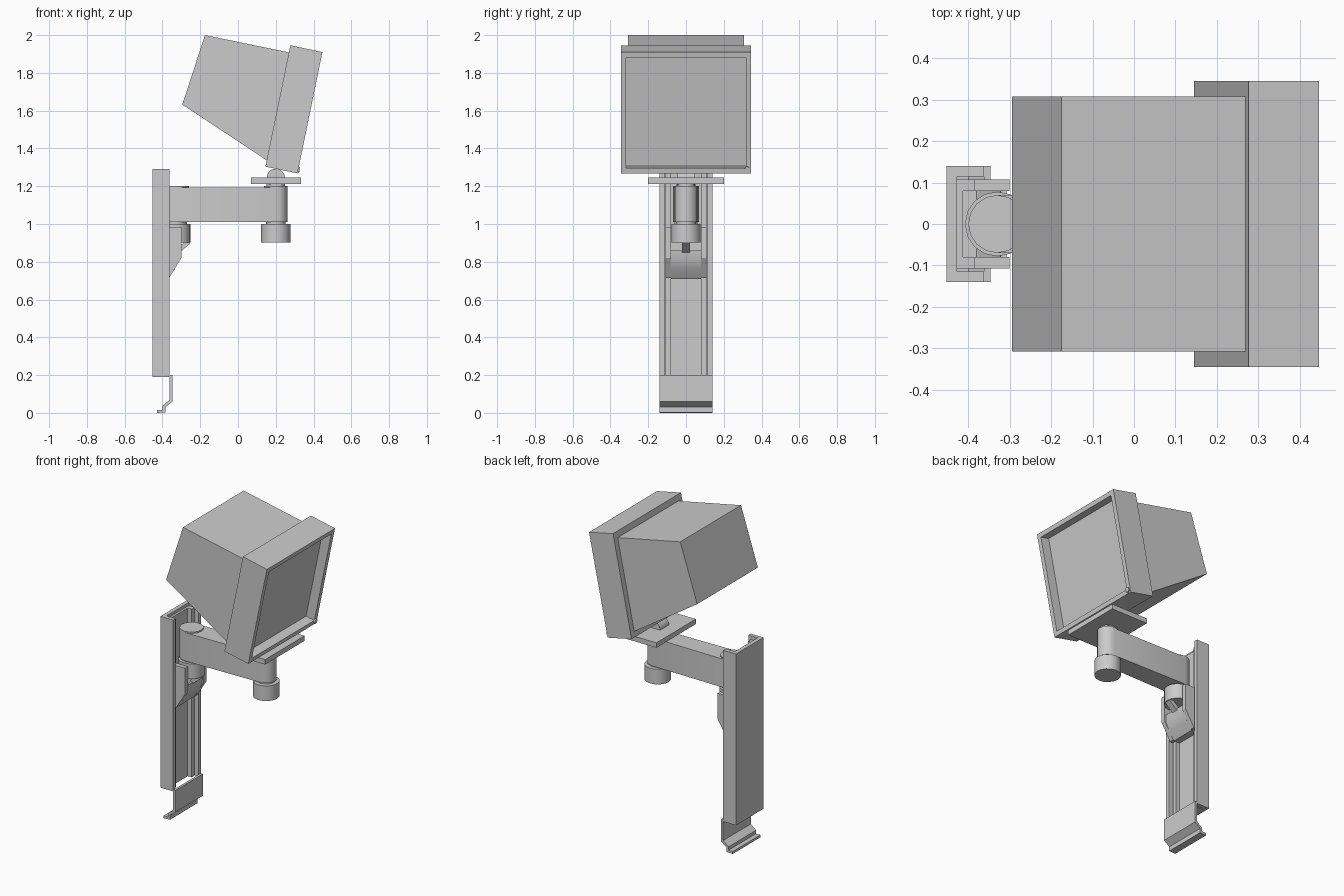
import bpy, bmesh, math
from mathutils import Vector, Matrix

if "Cube" in bpy.data.objects:
    bpy.data.objects.remove(bpy.data.objects["Cube"])


def finish(name, bm, smooth=False):
    bmesh.ops.recalc_face_normals(bm, faces=bm.faces)
    me = bpy.data.meshes.new(name)
    bm.to_mesh(me)
    bm.free()
    ob = bpy.data.objects.new(name, me)
    bpy.context.collection.objects.link(ob)
    if smooth:
        bpy.ops.object.select_all(action='DESELECT')
        ob.select_set(True)
        bpy.context.view_layer.objects.active = ob
        bpy.ops.object.shade_smooth_by_angle(angle=math.radians(35))
    return ob


def extrude_profile(pts, vec):
    bm = bmesh.new()
    f = bm.faces.new([bm.verts.new(p) for p in pts])
    r = bmesh.ops.extrude_face_region(bm, geom=[f])
    bmesh.ops.translate(bm, vec=vec, verts=[v for v in r['geom'] if isinstance(v, bmesh.types.BMVert)])
    bmesh.ops.recalc_face_normals(bm, faces=bm.faces)
    return bm


def side_prism(name, xz, y0, y1, smooth=False):
    return finish(name, extrude_profile([(x, y0, z) for x, z in xz], (0, y1 - y0, 0)), smooth)


def plan_prism(name, xy, z0, z1, smooth=False):
    return finish(name, extrude_profile([(x, y, z0) for x, y in xy], (0, 0, z1 - z0)), smooth)


def rod(name, a, b, r, n=16):
    a, b = Vector(a), Vector(b)
    d = b - a
    bm = bmesh.new()
    m = Matrix.Translation((a + b) / 2) @ d.to_track_quat('Z', 'Y').to_matrix().to_4x4()
    bmesh.ops.create_cone(bm, cap_ends=True, segments=n, radius1=r, radius2=r, depth=d.length, matrix=m)
    return finish(name, bm, True)


def mirrored(half):
    return half + [(x, -y) for x, y in reversed(half)]


# wall rail: outer C channel plus a shallow inner channel
plan_prism("wall_rail", mirrored([(-.453, .14), (-.362, .14), (-.362, .115), (-.427, .115)]), .19, 1.29)
plan_prism("inner_channel", mirrored([(-.427, .108), (-.385, .108), (-.385, .08), (-.413, .08)]), .19, 1.27)

# bent cover at the foot of the rail
side_prism("rail_foot_cover", [(-.362, .2), (-.347, .2), (-.347, .06), (-.385, .03), (-.385, .002),
                               (-.43, 0), (-.43, .016), (-.40, .016), (-.40, .038), (-.362, .068)], -.14, .14)

# sliding bracket: two cheeks, back plate and sloped lower web
cheek = [(-.415, .985), (-.30, .985), (-.30, .82), (-.364, .715), (-.415, .71)]
for side, y in (("left", -.108), ("right", .08)):
    side_prism("bracket_cheek_" + side, cheek, y, y + .028)
side_prism("bracket_back", [(-.427, .985), (-.413, .985), (-.413, .71), (-.427, .71)], -.108, .108)
side_prism("bracket_web", [(-.413, .71), (-.37, .71), (-.335, .76), (-.312, .81), (-.308, .86),
                           (-.322, .86), (-.326, .815), (-.347, .77), (-.38, .725), (-.413, .725)], -.08, .08, True)

# clamp screw under the rear pivot
side_prism("clamp_screw", [(-.325, .87), (-.31, .848), (-.253, .897), (-.268, .918)], -.02, .02)

# pivots: cup, spindle and top cap at each end of the arm
for name, x, r in (("rear", -.33, .07), ("front", .20, .062)):
    rod(name + "_pivot_cup", (x, 0, .903), (x, 0, 1.0), .078)
    rod(name + "_pivot_spindle", (x, 0, 1.0), (x, 0, 1.19), r - .01)
    rod(name + "_pivot_cap", (x, 0, 1.185), (x, 0, 1.2), r)

# swing arm with rounded ends
arm = []
for x, r, start in ((.20, .062, -90), (-.33, .07, 90)):
    for i in range(9):
        t = math.radians(start + 22.5 * i)
        arm.append((x + r * math.cos(t), r * math.sin(t)))
plan_prism("swing_arm", arm, 1.01, 1.192, True)

# support plate and tilt joint
rod("plate_neck", (.20, 0, 1.2), (.20, 0, 1.22), .05)
plan_prism("support_plate", mirrored([(.07, .2), (.333, .2)]), 1.213, 1.245)
rod("tilt_joint", (.20, -.045, 1.245), (.20, .045, 1.245), .048)

# monitor bezel with recessed screen
bm = extrude_profile([(x, -.345, z) for x, z in ((.277, 1.946), (.447, 1.91), (.315, 1.268), (.145, 1.304))], (0, .69, 0))
front = max(bm.faces, key=lambda f: f.normal.x)
n = front.normal.copy()
bmesh.ops.inset_region(bm, faces=[front], thickness=.04)
r = bmesh.ops.extrude_discrete_faces(bm, faces=[front])
bmesh.ops.translate(bm, vec=-n * .06, verts=r['faces'][0].verts[:])
finish("monitor_bezel", bm)

# picture tube housing
side_prism("monitor_housing", [(.272, 1.908), (-.175, 2.0), (-.295, 1.632), (.153, 1.337)], -.308, .308)

# power button on the bezel
c = Vector((.319, .325, 1.289))
rod("power_button", c - n * .01, c + n * .008, .015, 12)
